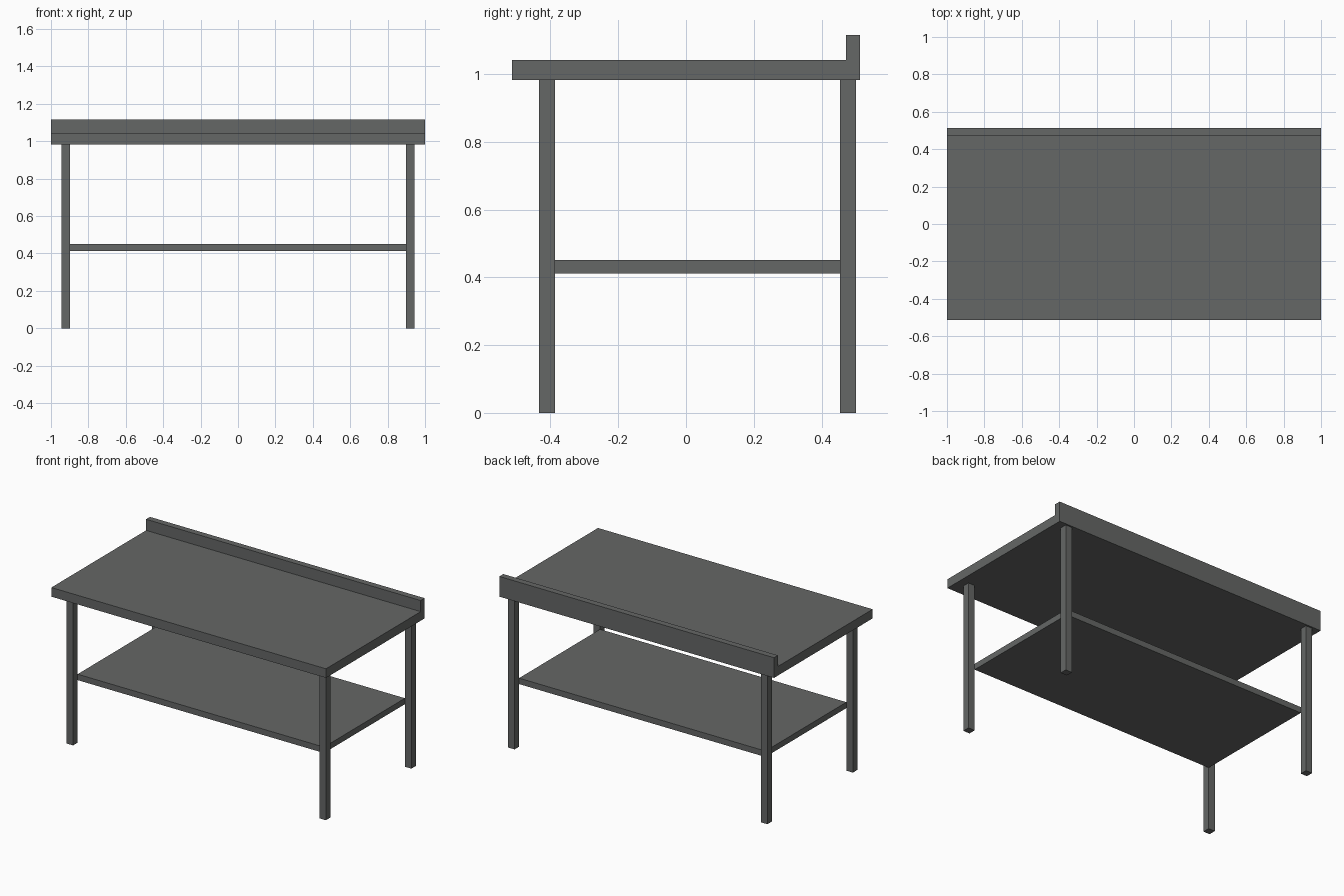
import bpy, bmesh
from mathutils import Vector

if "Cube" in bpy.data.objects:
    bpy.data.objects.remove(bpy.data.objects["Cube"])

steel = bpy.data.materials.new("dark grey steel")
steel.diffuse_color = (0.13, 0.135, 0.133, 1)
steel.use_nodes = True
steel.node_tree.nodes["Principled BSDF"].inputs["Base Color"].default_value = steel.diffuse_color


def finish(name, bm):
    bmesh.ops.recalc_face_normals(bm, faces=bm.faces)
    me = bpy.data.meshes.new(name)
    bm.to_mesh(me)
    bm.free()
    me.materials.append(steel)
    ob = bpy.data.objects.new(name, me)
    bpy.context.collection.objects.link(ob)


def box(name, x0, x1, y0, y1, z0, z1):
    bm = bmesh.new()
    bmesh.ops.create_cube(bm, size=1)
    bmesh.ops.scale(bm, vec=(x1 - x0, y1 - y0, z1 - z0), verts=bm.verts)
    bmesh.ops.translate(bm, vec=((x0 + x1) / 2, (y0 + y1) / 2, (z0 + z1) / 2), verts=bm.verts)
    finish(name, bm)


# Worktop with upstand along the back: L profile extruded along x
profile = [(-0.513, 0.982), (0.513, 0.982), (0.513, 1.115),
           (0.472, 1.115), (0.472, 1.042), (-0.513, 1.042)]
bm = bmesh.new()
face = bm.faces.new([bm.verts.new((-1, y, z)) for y, z in profile])
ext = bmesh.ops.extrude_face_region(bm, geom=[face])
bmesh.ops.translate(bm, vec=Vector((2, 0, 0)),
                    verts=[v for v in ext["geom"] if isinstance(v, bmesh.types.BMVert)])
finish("worktop", bm)

# Four square legs
for row, y0, y1 in (("front", -0.434, -0.387), ("back", 0.455, 0.502)):
    for side, x0 in (("left", -0.944), ("right", 0.897)):
        box(f"{row}_{side}_leg", x0, x0 + 0.047, y0, y1, 0, 0.982)

# Lower shelf held between the legs' inner corners
box("lower_shelf", -0.897, 0.897, -0.387, 0.455, 0.412, 0.451)
